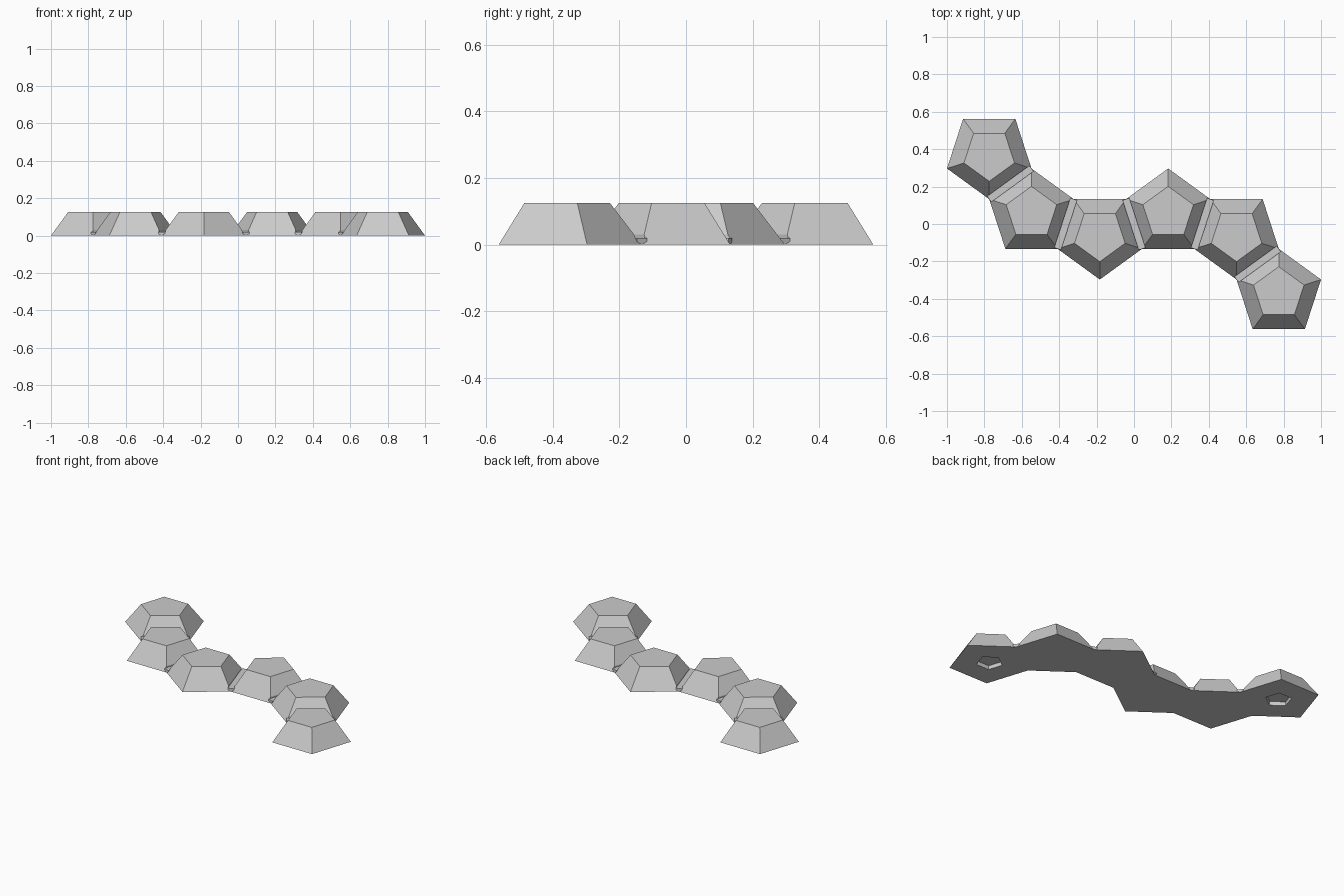
import bpy, bmesh
from math import sin, cos, pi, radians, atan2
from mathutils import Vector

cube = bpy.data.objects.get("Cube")
if cube:
    bpy.data.objects.remove(cube, do_unlink=True)

RADIUS = 0.2375                      # pentagon circumradius
APOTHEM = RADIUS * cos(pi / 5)
SIDE = 2 * RADIUS * sin(pi / 5)
HEIGHT = 0.125
TOP_RADIUS = (APOTHEM - HEIGHT * 0.618) / cos(pi / 5)
HINGE_WIDTH, HINGE_HEIGHT = 0.037, 0.02

grey = bpy.data.materials.new("light_grey")
grey.use_nodes = True
colour = (0.6, 0.6, 0.6, 1)
grey.diffuse_color = colour
grey.node_tree.nodes["Principled BSDF"].inputs["Base Color"].default_value = colour


def prism(name, lower, upper, z0, z1):
    """Closed solid between two rings of 2D points."""
    bm = bmesh.new()
    a = [bm.verts.new((p[0], p[1], z0)) for p in lower]
    b = [bm.verts.new((p[0], p[1], z1)) for p in upper]
    n = len(a)
    bm.faces.new(a[::-1])
    bm.faces.new(b)
    for i in range(n):
        j = (i + 1) % n
        bm.faces.new((a[i], a[j], b[j], b[i]))
    mesh = bpy.data.meshes.new(name)
    bm.to_mesh(mesh)
    bm.free()
    mesh.materials.append(grey)
    ob = bpy.data.objects.new(name, mesh)
    bpy.context.collection.objects.link(ob)
    return ob


def pentagon(centre, radius, start):
    return [centre + radius * Vector((cos(start + i * 2 * pi / 5), sin(start + i * 2 * pi / 5)))
            for i in range(5)]


def bar(name, middle, along, length, z0, z1):
    """Box of hinge width lying along a shared edge."""
    u = along * length / 2
    v = Vector((-along.y, along.x)) * HINGE_WIDTH / 2
    ring = [middle - u - v, middle + u - v, middle + u + v, middle - u + v]
    return prism(name, ring, ring, z0, z1)


def cut(ob, cutter):
    mod = ob.modifiers.new("cut", 'BOOLEAN')
    mod.operation = 'DIFFERENCE'
    mod.solver = 'EXACT'
    mod.object = cutter
    with bpy.context.temp_override(object=ob, active_object=ob):
        bpy.ops.object.modifier_apply(modifier=mod.name)


# Walk along the strip from edge to edge, then centre it
centres = [Vector((0, 0))]
for degrees in (126, 162, 198, 162, 126):
    a = radians(degrees)
    centres.append(centres[-1] + 2 * APOTHEM * Vector((cos(a), sin(a))))
offset = (centres[0] + centres[-1]) / 2
centres = [c - offset for c in centres]

# Pentagonal panels, alternately pointing back and front
panels = []
for i, c in enumerate(centres):
    start = pi / 2 if i % 2 == 0 else -pi / 2
    panels.append(prism(f"panel_{i + 1}", pentagon(c, RADIUS, start),
                        pentagon(c, TOP_RADIUS, start), 0, HEIGHT))

cutters = []
# Thin hinges on the shared edges, with a clear groove above each
for i in range(5):
    step = (centres[i + 1] - centres[i]).normalized()
    along = Vector((-step.y, step.x))
    middle = (centres[i] + centres[i + 1]) / 2
    bar(f"hinge_{i + 1}", middle, along, SIDE, 0, HINGE_HEIGHT)
    groove = bar("groove_cutter", middle, along, SIDE * 1.1, HINGE_HEIGHT, HEIGHT * 1.5)
    cutters.append(groove)
    cut(panels[i], groove)
    cut(panels[i + 1], groove)

# Pentagonal recess under each end panel
for i, start in ((0, pi / 2), (5, -pi / 2)):
    ring = pentagon(centres[i], RADIUS * 0.33, start)
    recess = prism("recess_cutter", ring, ring, -0.05, 0.025)
    cutters.append(recess)
    cut(panels[i], recess)

for c in cutters:
    bpy.data.objects.remove(c, do_unlink=True)
